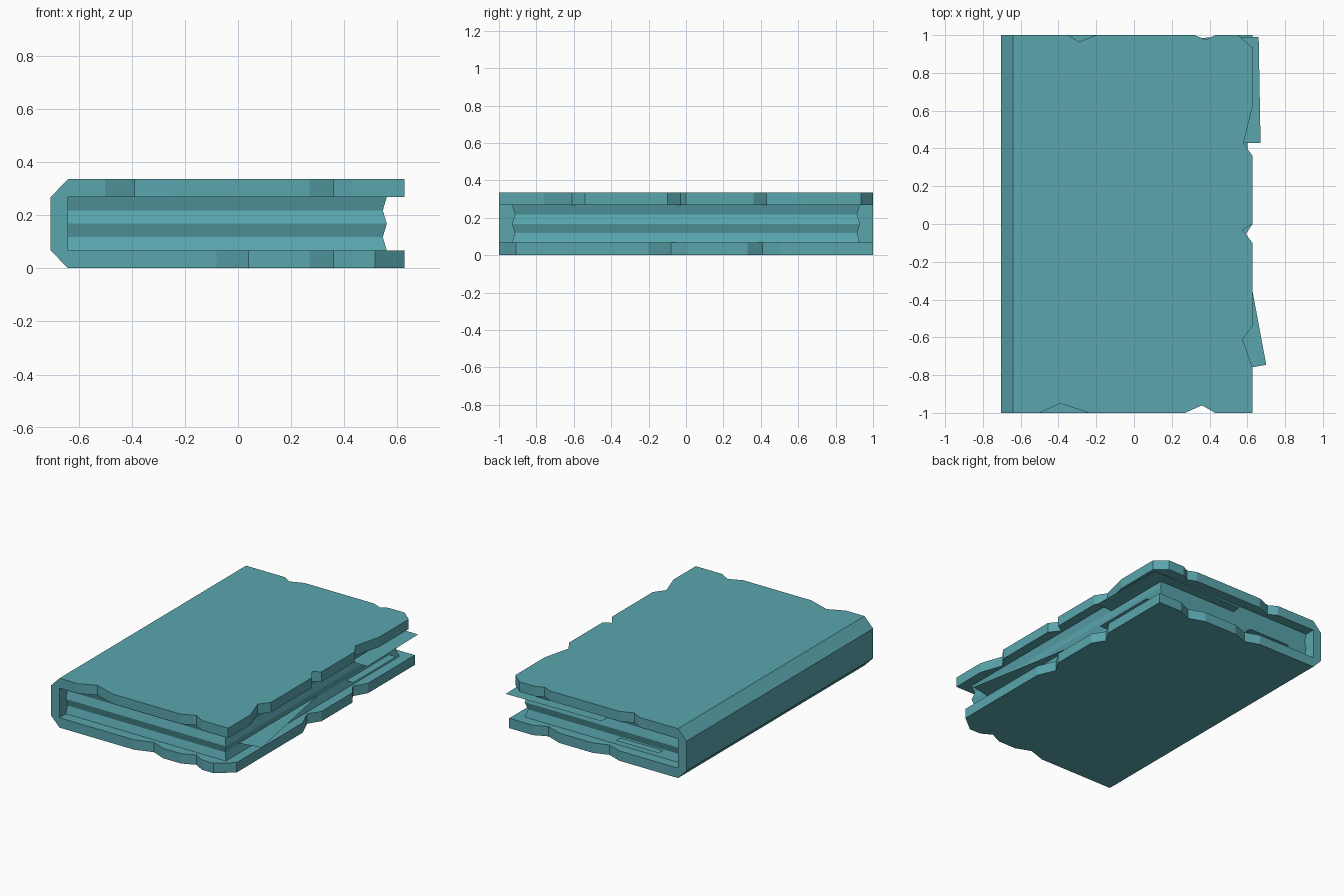
import bpy, bmesh

if "Cube" in bpy.data.objects:
    bpy.data.objects.remove(bpy.data.objects["Cube"])

mat = bpy.data.materials.new("teal")
mat.diffuse_color = (0.10, 0.38, 0.42, 1)
mat.use_nodes = True
mat.node_tree.nodes["Principled BSDF"].inputs["Base Color"].default_value = mat.diffuse_color


def finish(name, bm):
    bmesh.ops.recalc_face_normals(bm, faces=bm.faces)
    me = bpy.data.meshes.new(name)
    bm.to_mesh(me)
    bm.free()
    ob = bpy.data.objects.new(name, me)
    me.materials.append(mat)
    bpy.context.collection.objects.link(ob)
    return ob


def extrude(name, pts, vec):
    """Fill a closed outline and extrude it along vec."""
    bm = bmesh.new()
    face = bm.faces.new([bm.verts.new(p) for p in pts])
    res = bmesh.ops.extrude_face_region(bm, geom=[face], use_keep_orig=True)
    verts = [g for g in res["geom"] if isinstance(g, bmesh.types.BMVert)]
    bmesh.ops.translate(bm, verts=verts, vec=vec)
    return finish(name, bm)


S, E, T, H = -0.64, 0.627, 0.067, 0.335   # hinge x, fore edge x, board thickness, height

# Worn cover boards: outlines run front edge, fore edge, back edge
top = [(S, -1), (-.5, -1), (-.39, -.95), (-.24, -1), (.27, -1), (.36, -.96), (.43, -1),
       (E, -1), (E, -.76), (.575, -.61), (E, -.54), (E, -.1), (.575, -.03), (E, 0),
       (E, .36), (.58, .43), (E, .62), (E, .935), (.55, 1),
       (.43, 1), (.38, .975), (.32, 1), (-.2, 1), (-.29, .965), (-.35, 1), (S, 1)]
bottom = [(S, -1), (-.08, -1), (.04, -.96), (.14, -1), (.27, -1), (.36, -.96), (.43, -1),
          (.515, -1), (E, -.91), (E, -.2), (.575, -.08), (E, 0),
          (E, .33), (.575, .41), (E, .5), (E, 1),
          (.45, 1), (.36, .96), (.25, 1), (0, 1), (-.1, .965), (-.2, 1), (S, 1)]
extrude("top_cover", [(x, y, H - T) for x, y in top], (0, 0, T))
extrude("bottom_cover", [(x, y, 0) for x, y in bottom], (0, 0, T))

# Spine with chamfered outer corners
spine = [(S, 0), (-.705, T), (-.705, H - T), (S, H)]
extrude("spine", [(x, -1, z) for x, z in spine], (0, 2, 0))

# Page block: stacked loops with wavy outer sides
bm = bmesh.new()
loops = []
for i in range(5):
    z = T + (H - 2 * T) * i / 4
    d = 0.015 * (i % 2)
    x, y = 0.56 - d, 0.93 - d
    loops.append([bm.verts.new(p) for p in ((S, -y, z), (x, -y, z), (x, y, z), (S, y, z))])
for a, b in zip(loops, loops[1:]):
    for j in range(4):
        k = (j + 1) % 4
        bm.faces.new((a[j], a[k], b[k], b[j]))
bm.faces.new(loops[0][::-1])
bm.faces.new(loops[-1])
finish("page_block", bm)

# Loose sheets slipping out of the block
sheets = {
    "loose_page_upper": (0.22, [(-.05, .43), (.67, .43), (.66, .99), (-.05, .98)]),
    "loose_page_front": (0.125, [(.30, -.82), (.70, -.745), (.55, .06), (.15, -.02)]),
    "loose_page_side": (0.11, [(.3, .38), (.6, .38), (.6, .84), (.3, .84)]),
    "loose_page_back": (0.11, [(-.47, .5), (-.15, .5), (-.15, .965), (-.47, .965)]),
}
for name, (z, pts) in sheets.items():
    bm = bmesh.new()
    bm.faces.new([bm.verts.new((x, y, z)) for x, y in pts])
    finish(name, bm)
